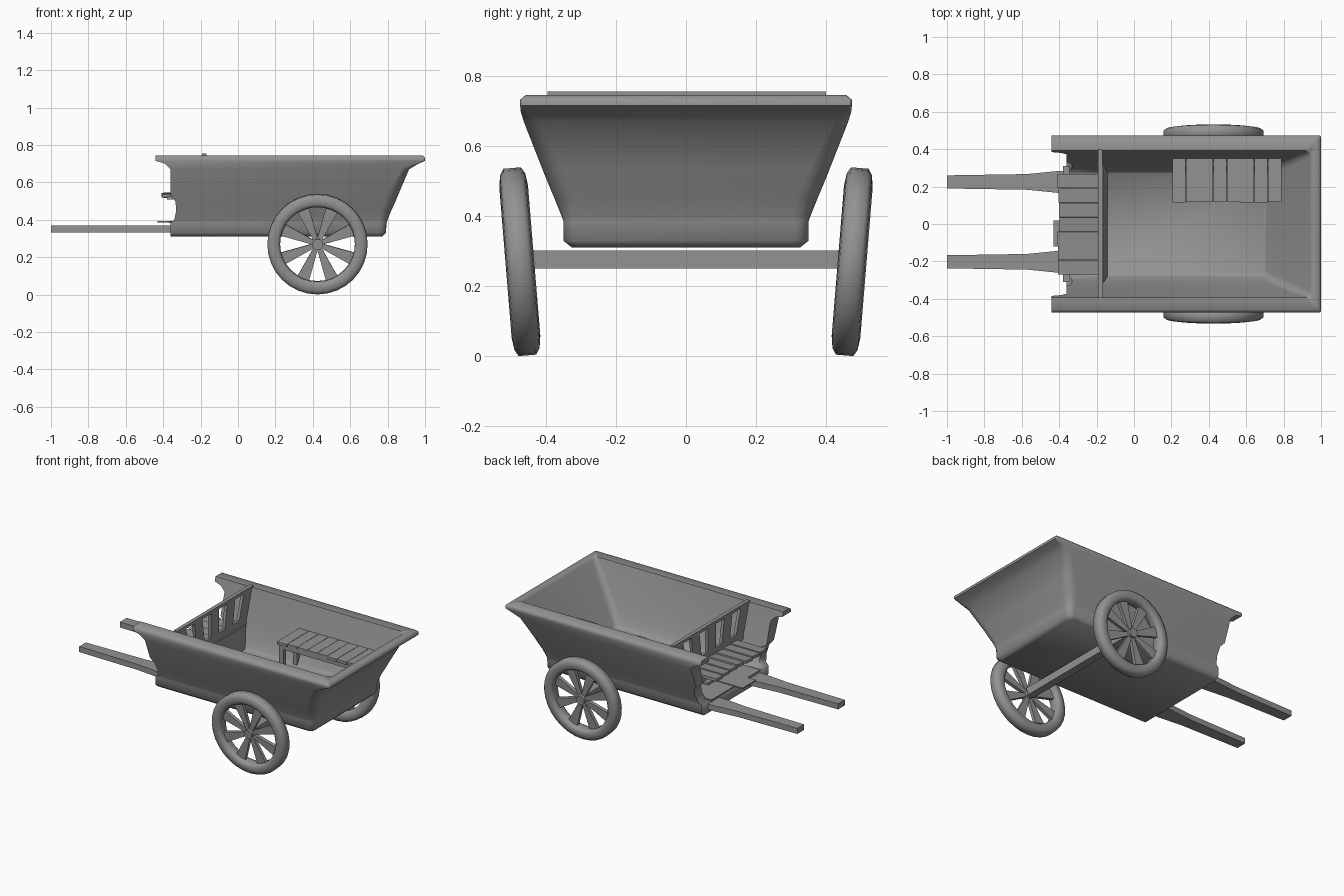
import bpy, bmesh, random
from math import sin, cos, pi, radians
from mathutils import Matrix

if "Cube" in bpy.data.objects:
    bpy.data.objects.remove(bpy.data.objects["Cube"])

random.seed(4)

# Dark grey for the whole cart
GREY = bpy.data.materials.new("dark_grey")
GREY.diffuse_color = (.14, .14, .14, 1)
GREY.use_nodes = True
GREY.node_tree.nodes["Principled BSDF"].inputs["Base Color"].default_value = GREY.diffuse_color
GREY.diffuse_color = (.29, .29, .29, 1)
GREY.use_nodes = True
GREY.node_tree.nodes["Principled BSDF"].inputs["Base Color"].default_value = GREY.diffuse_color


def finish(name, bm, smooth=None):
    bmesh.ops.recalc_face_normals(bm, faces=bm.faces[:])
    me = bpy.data.meshes.new(name)
    bm.to_mesh(me)
    bm.free()
    me.materials.append(GREY)
    ob = bpy.data.objects.new(name, me)
    bpy.context.collection.objects.link(ob)
    if smooth:
        bpy.ops.object.select_all(action='DESELECT')
        bpy.context.view_layer.objects.active = ob
        ob.select_set(True)
        bpy.ops.object.shade_smooth_by_angle(angle=radians(smooth))
    return ob


def add_prism(bm, lower, upper):
    """Solid between two matching loops of points."""
    a = [bm.verts.new(p) for p in lower]
    b = [bm.verts.new(p) for p in upper]
    n = len(a)
    bm.faces.new(a[::-1])
    bm.faces.new(b)
    for i in range(n):
        j = (i + 1) % n
        bm.faces.new((a[i], a[j], b[j], b[i]))
    return a + b


def add_box(bm, x0, x1, y0, y1, z0, z1):
    loop = [(x0, y0), (x1, y0), (x1, y1), (x0, y1)]
    return add_prism(bm, [(x, y, z0) for x, y in loop], [(x, y, z1) for x, y in loop])


# Tub: stacked U-shaped rings (z, half width, rear x, front x, corner radius)
outer = [(.31, .325, .77, -.36, .03), (.33, .35, .79, -.36, .04), (.385, .35, .795, -.36, .04),
         (.40, .355, .80, -.34, .05), (.45, .375, .82, -.33, .06), (.50, .396, .843, -.335, .06),
         (.53, .408, .855, -.36, .06), (.67, .463, .915, -.36, .04), (.70, .472, .965, -.39, .02),
         (.715, .473, 1.0, -.44, .01), (.732, .473, 1.0, -.44, .01), (.745, .458, .985, -.44, .01)]
FLOOR = .385


def inner_level(level):
    z = level[0]
    t = max(0, (z - FLOOR) / .36)
    return (z, .27 + .122 * t ** .75, .70 + .25 * t, level[3], .03 + .05 * t * (1 - t))


def ring(bm, level):
    z, hy, xb, xf, r = level
    half = [(xf, -hy), (-.15, -hy)]
    half += [(xb - r + r * sin(a), -hy + r - r * cos(a)) for a in (i * pi / 8 for i in range(5))]
    pts = half + [(x, -y) for x, y in reversed(half)]
    return [bm.verts.new((x, y, z)) for x, y in pts]


bm = bmesh.new()
out = [ring(bm, l) for l in outer]
inn = [ring(bm, inner_level(l)) for l in outer[2:]]
stack = out + inn[::-1]
for a, b in zip(stack, stack[1:]):
    for i in range(len(a) - 1):
        bm.faces.new((a[i], a[i + 1], b[i + 1], b[i]))
bm.faces.new(out[0])
bm.faces.new(inn[0])
for e in (0, -1):  # open ends of the side walls
    for i in range(len(inn) - 1):
        bm.faces.new((out[i + 2][e], out[i + 3][e], inn[i + 1][e], inn[i][e]))
bm.faces.new([out[0][0], out[1][0], out[2][0], inn[0][0],
              inn[0][-1], out[2][-1], out[1][-1], out[0][-1]])
finish("tub", bm, 62)

# Shafts with a flared root
for name, c in (("shaft_left", .225), ("shaft_right", -.202)):
    prof = [(-1, .035), (-.57, .042), (-.41, .058), (-.30, .058)]
    loop = [(x, c - w) for x, w in prof] + [(x, c + w) for x, w in reversed(prof)]
    bm = bmesh.new()
    add_prism(bm, [(x, y, .333) for x, y in loop], [(x, y, .37) for x, y in loop])
    finish(name, bm)

# Wheels: revolved rim, hub and wedge spokes
TYRE = [(.268, -.025), (.268, .025), (.25, .036), (.215, .041),
        (.2, .025), (.2, -.025), (.215, -.041), (.25, -.036)]


def revolve(bm, prof, n):
    rings = [[bm.verts.new((r * cos(2 * pi * k / n), y, r * sin(2 * pi * k / n)))
              for r, y in prof] for k in range(n)]
    m = len(prof)
    for k in range(n):
        a, b = rings[k], rings[(k + 1) % n]
        for i in range(m):
            j = (i + 1) % m
            bm.faces.new((a[i], a[j], b[j], b[i]))


for name, s in (("wheel_left", 1), ("wheel_right", -1)):
    bm = bmesh.new()
    revolve(bm, TYRE, 32)
    bmesh.ops.create_cone(bm, cap_ends=True, segments=12, radius1=.03, radius2=.03,
                          depth=.06, matrix=Matrix.Rotation(pi / 2, 4, 'X'))
    for k in range(8):
        loop = [(.015, -.011), (.206, -.034), (.206, .034), (.015, .011)]
        vs = add_prism(bm, [(x, -.011, z) for x, z in loop], [(x, .011, z) for x, z in loop])
        bmesh.ops.rotate(bm, verts=vs, cent=(0, 0, 0),
                         matrix=Matrix.Rotation((k + .5) * pi / 4, 3, 'Y'))
    wheel = finish(name, bm, 65)
    wheel.location = (.425, s * .474, .27)
    wheel.rotation_euler.x = -s * .082

# Axle
bm = bmesh.new()
add_box(bm, .40, .45, -.455, .455, .25, .302)
finish("axle", bm)

# Driver seat: uneven planks on a cross beam
bm = bmesh.new()
for k in range(7):
    y = -.27 + k * .0771
    front = -.41 + random.uniform(0, .012)
    vs = add_box(bm, front, -.17, y, y + .075, .522, .54)
    bmesh.ops.rotate(bm, verts=vs, cent=(-.17, y + .037, .53),
                     matrix=Matrix.Rotation(random.uniform(.06, .16), 3, 'X'))
finish("seat_planks", bm)
bm = bmesh.new()
add_box(bm, -.38, -.345, -.31, .31, .508, .525)
finish("seat_beam", bm)

# Slanted panel below the seat
bm = bmesh.new()
add_prism(bm, [(-.19, -.275, .38), (-.14, -.275, .38), (-.14, .275, .38), (-.19, .275, .38)],
          [(-.19, -.315, .525), (-.163, -.315, .525), (-.163, .315, .525), (-.19, .315, .525)])
finish("seat_panel", bm)

# Backrest: top and bottom rails with flared posts
bm = bmesh.new()
add_box(bm, -.193, -.168, -.395, .40, .735, .755)
add_box(bm, -.19, -.17, -.33, .33, .52, .575)
for c in (-2, -1, 0, 1, 2):
    y0, y1, w = c * .148, c * .173, .042
    add_prism(bm, [(-.19, y0 - w, .57), (-.17, y0 - w, .57), (-.17, y0 + w, .57), (-.19, y0 + w, .57)],
              [(-.19, y1 - w, .74), (-.17, y1 - w, .74), (-.17, y1 + w, .74), (-.19, y1 + w, .74)])
finish("backrest", bm)

# Foot boards on the front floor, one sticking out
bm = bmesh.new()
add_box(bm, -.43, -.19, -.12, .02, .386, .394)
add_box(bm, -.37, -.19, .025, .26, .383, .391)
add_box(bm, -.365, -.19, -.26, -.125, .383, .391)
finish("foot_boards", bm)

# Side bench inside the tub
bm = bmesh.new()
for k in range(8):
    x = .205 + k * .0731
    add_box(bm, x, x + .071, .112 + random.uniform(0, .01), .357, .572, .59)
finish("bench_slats", bm)
bm = bmesh.new()
add_box(bm, .215, .78, .125, .145, .545, .573)
add_box(bm, .215, .78, .31, .33, .545, .573)
for x in (.215, .75):
    add_box(bm, x, x + .03, .125, .155, .38, .573)
    add_box(bm, x, x + .03, .27, .30, .38, .573)
finish("bench_frame", bm)
